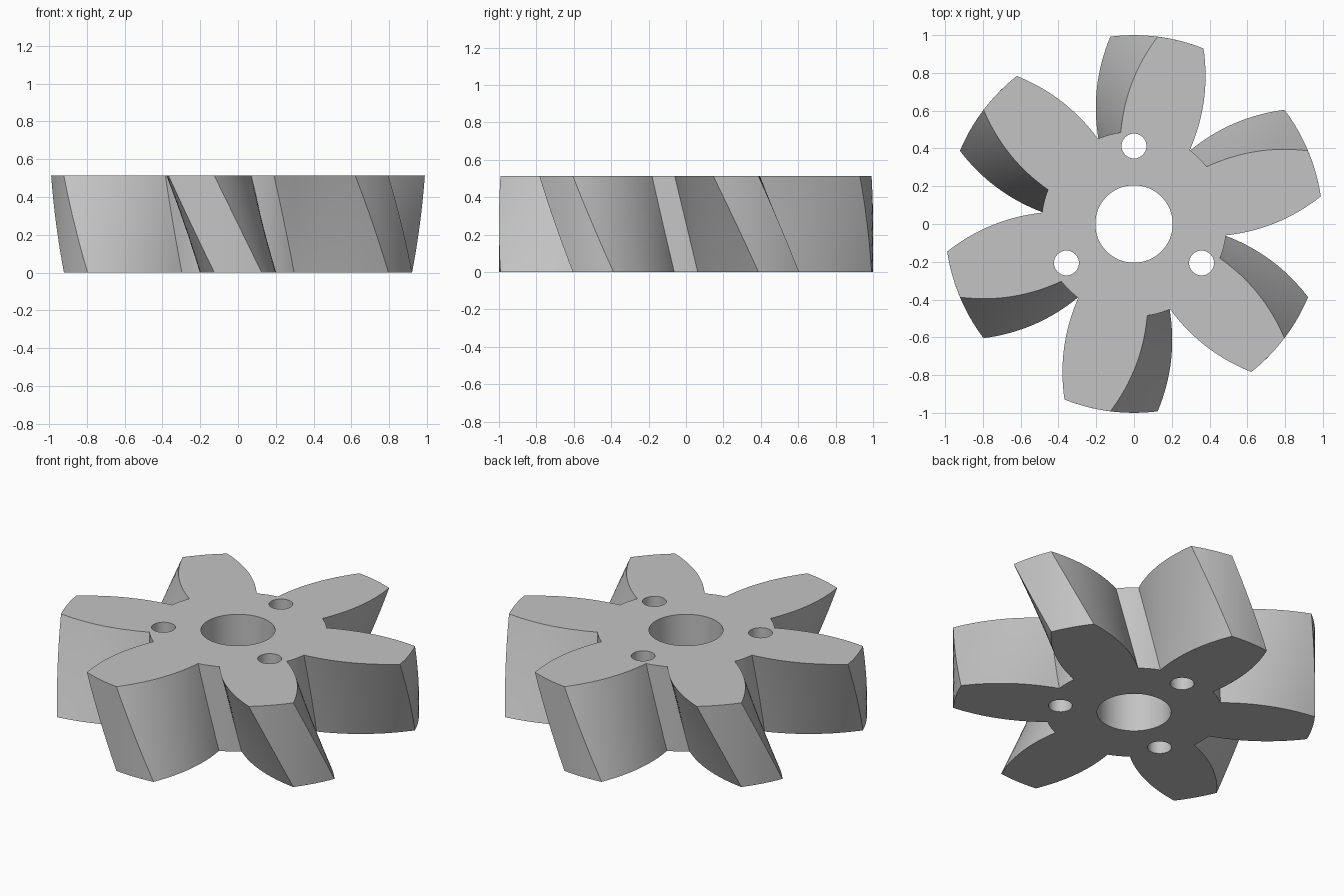
import bpy
import bmesh
from math import sin, cos, pi, radians
from mathutils import Matrix, Vector

if "Cube" in bpy.data.objects:
    bpy.data.objects.remove(bpy.data.objects["Cube"], do_unlink=True)

TEETH, HEIGHT, LAYERS = 6, 0.513, 12
TWIST = radians(-14.4)
TIP_R, ROOT_R = 1.0, 0.49
TIP_HALF, ROOT_HALF = radians(7.2), radians(22.65)
BULGE, FLANK_STEPS, ARC_STEPS = 0.039, 16, 6


def polar(r, a):
    """Point at angle a measured clockwise from +y."""
    return Vector((r * sin(a), r * cos(a), 0))


def arc(r, a, b, steps):
    return [polar(r, a + (b - a) * i / steps) for i in range(steps + 1)]


def tooth_outline():
    """Left flank, tip arc, right flank and root arc of one tooth."""
    start, end = polar(ROOT_R, ROOT_HALF), polar(TIP_R, TIP_HALF)
    chord = (end - start).normalized()
    out = Vector((chord.y, -chord.x, 0))
    right = []
    for i in range(FLANK_STEPS + 1):
        t = i / FLANK_STEPS
        right.append(start.lerp(end, t) + out * BULGE * 4 * t * (1 - t))
    left = [Vector((-p.x, p.y, 0)) for p in right]
    tip = arc(TIP_R, -TIP_HALF, TIP_HALF, ARC_STEPS)[1:-1]
    root = arc(ROOT_R, ROOT_HALF, 2 * pi / TEETH - ROOT_HALF, ARC_STEPS)[1:-1]
    return left + tip + right[::-1] + root


def circle(center, r, steps):
    return [center + p for p in arc(r, 0, 2 * pi, steps)[:-1]]


def add_wall(bm, outline, layers, twist):
    """Stack copies of an outline with a twist; return the two end edge loops."""
    rings = []
    for k in range(layers + 1):
        t = k / layers
        turn = Matrix.Rotation(twist * t, 3, 'Z')
        lift = Vector((0, 0, HEIGHT * t))
        rings.append([bm.verts.new(turn @ p + lift) for p in outline])
    n = len(outline)
    for a, b in zip(rings, rings[1:]):
        for i in range(n):
            j = (i + 1) % n
            bm.faces.new((a[i], a[j], b[j], b[i]))
    return [[bm.edges.get((ring[i], ring[(i + 1) % n])) for i in range(n)]
            for ring in (rings[0], rings[-1])]


# Twisted toothed rim, centre bore and three bolt holes
bm = bmesh.new()
outline = []
for i in range(TEETH):
    turn = Matrix.Rotation(-2 * pi * i / TEETH, 3, 'Z')
    outline += [turn @ p for p in tooth_outline()]
walls = [add_wall(bm, outline, LAYERS, TWIST),
         add_wall(bm, circle(Vector(), 0.205, 64), 1, 0)]
for i in range(3):
    walls.append(add_wall(bm, circle(polar(0.413, 2 * pi * i / 3), 0.066, 32), 1, 0))

# Flat end faces with the holes left open
for end in (0, 1):
    edges = [e for wall in walls for e in wall[end]]
    bmesh.ops.triangle_fill(bm, edges=edges, use_beauty=True, normal=(0, 0, 1))
bmesh.ops.recalc_face_normals(bm, faces=bm.faces[:])

mesh = bpy.data.meshes.new("helical_gear")
bm.to_mesh(mesh)
bm.free()
gear = bpy.data.objects.new("helical_gear", mesh)
bpy.context.collection.objects.link(gear)

# Plain grey metal
grey = bpy.data.materials.new("grey")
grey.use_nodes = True
color = (0.55, 0.55, 0.55, 1)
grey.diffuse_color = color
grey.node_tree.nodes["Principled BSDF"].inputs["Base Color"].default_value = color
mesh.materials.append(grey)

# Smooth flanks and bores, crisp rims
bpy.ops.object.select_all(action='DESELECT')
gear.select_set(True)
bpy.context.view_layer.objects.active = gear
bpy.ops.object.shade_smooth_by_angle(angle=radians(25))
